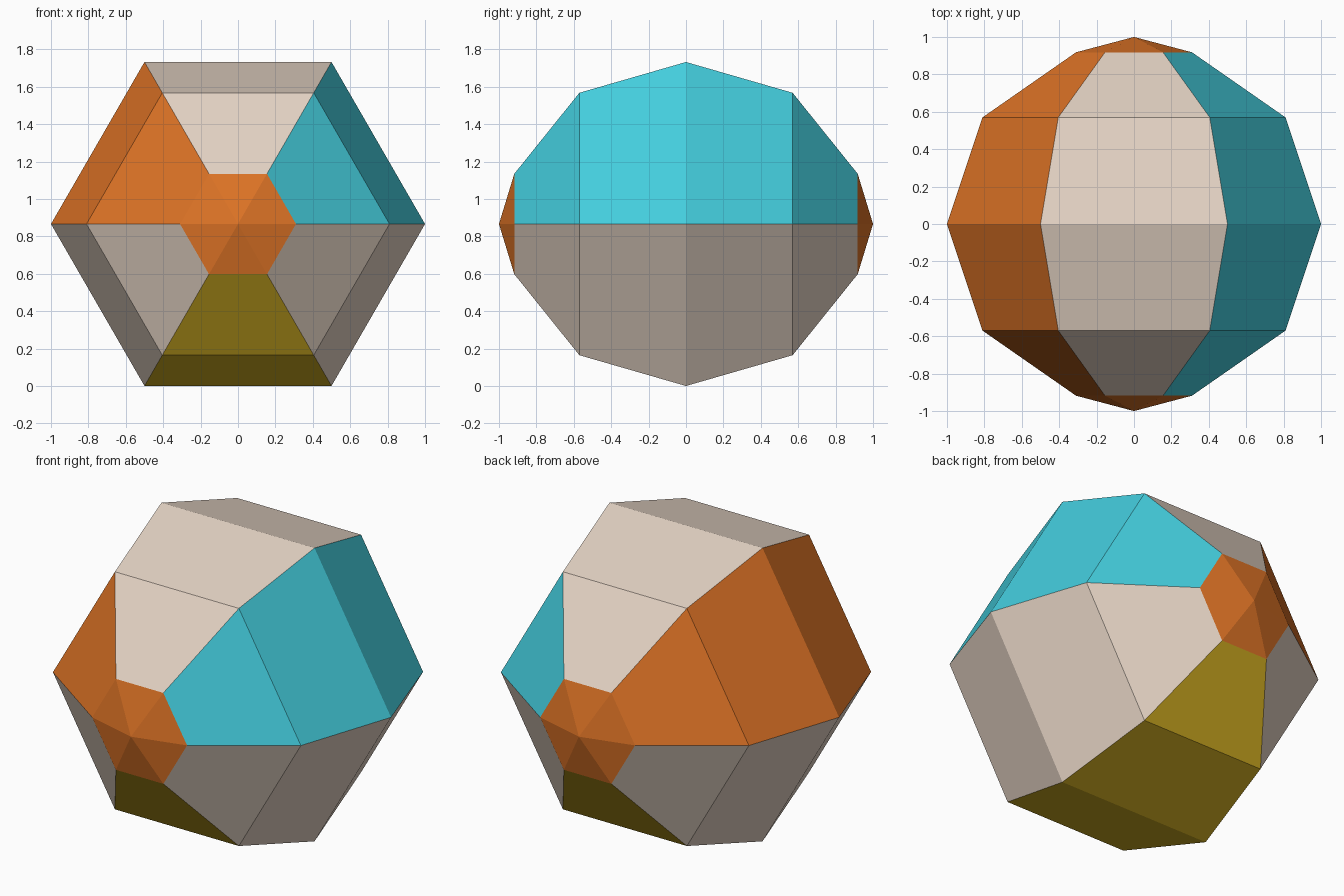
import bpy, bmesh, math

if "Cube" in bpy.data.objects:
    bpy.data.objects.remove(bpy.data.objects["Cube"])

def srgb(r, g, b):
    lin = lambda c: c / 12.92 if c <= 0.04045 else ((c + 0.055) / 1.055) ** 2.4
    return (*[lin(v / 255) for v in (r, g, b)], 1)

# Materials
palette = [("cream", srgb(227, 210, 195)), ("orange", srgb(223, 116, 38)),
           ("turquoise", srgb(68, 205, 221)), ("yellow", srgb(223, 185, 36))]
CREAM, ORANGE, TURQUOISE, YELLOW = range(4)
mesh = bpy.data.meshes.new("beach_ball")
for name, colour in palette:
    mat = bpy.data.materials.new(name)
    mat.diffuse_color = colour
    mat.use_nodes = True
    mat.node_tree.nodes["Principled BSDF"].inputs["Base Color"].default_value = mat.diffuse_color
    mesh.materials.append(mat)

# Profile rings along the y axis (y, radius), six sides around
SIDES = 6
CENTRE = math.sin(math.radians(60))
rings = [(-0.918, 0.31), (-0.57, 0.81), (0, 1.0), (0.57, 0.81), (0.918, 0.31)]
panels = [TURQUOISE, CREAM, ORANGE, CREAM, YELLOW, CREAM]

bm = bmesh.new()
verts = [[bm.verts.new((r * math.cos(math.tau * i / SIDES), y,
                        CENTRE + r * math.sin(math.tau * i / SIDES)))
          for i in range(SIDES)] for y, r in rings]
poles = [bm.verts.new((0, y, CENTRE)) for y in (-1, 1)]

# Coloured panels running from end to end, and the orange end caps
for i in range(SIDES):
    j = (i + 1) % SIDES
    for a, b in zip(verts, verts[1:]):
        bm.faces.new((a[i], a[j], b[j], b[i])).material_index = panels[i]
    for pole, ring in zip(poles, (verts[0], verts[-1])):
        bm.faces.new((pole, ring[i], ring[j])).material_index = ORANGE

bmesh.ops.recalc_face_normals(bm, faces=bm.faces)
bm.to_mesh(mesh)
bm.free()
ball = bpy.data.objects.new("beach_ball", mesh)
bpy.context.collection.objects.link(ball)
